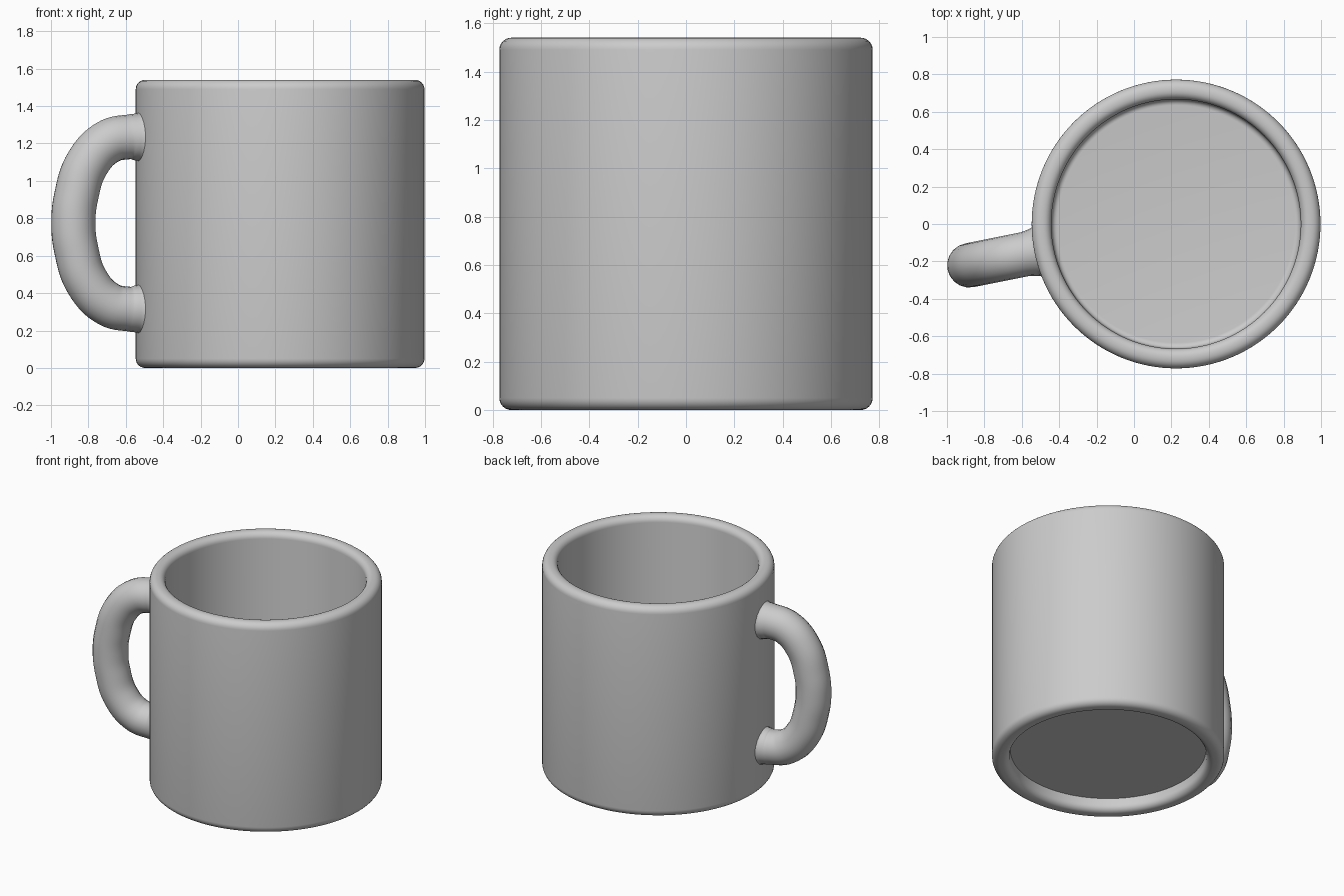
import bpy, bmesh, math

if "Cube" in bpy.data.objects:
    bpy.data.objects.remove(bpy.data.objects["Cube"])

CX = 0.225            # mug axis
R, H = 0.772, 1.54    # outer radius and height


def arc(cx, cz, r, a0, a1, n=6):
    """Points of a circular corner, angles in degrees."""
    return [(cx + r * math.cos(math.radians(a0 + (a1 - a0) * i / n)),
             cz + r * math.sin(math.radians(a0 + (a1 - a0) * i / n)))
            for i in range(n + 1)]


def lathe(name, profile, steps=128):
    bm = bmesh.new()
    verts = [bm.verts.new((r, 0, z)) for r, z in profile]
    edges = [bm.edges.new(pair) for pair in zip(verts, verts[1:])]
    bmesh.ops.spin(bm, geom=verts + edges, cent=(0, 0, 0), axis=(0, 0, 1),
                   angle=math.tau, steps=steps, use_duplicate=False)
    bmesh.ops.remove_doubles(bm, verts=bm.verts, dist=1e-4)
    bmesh.ops.recalc_face_normals(bm, faces=bm.faces)
    mesh = bpy.data.meshes.new(name)
    bm.to_mesh(mesh)
    bm.free()
    ob = bpy.data.objects.new(name, mesh)
    bpy.context.collection.objects.link(ob)
    return ob


def smooth(ob):
    bpy.ops.object.select_all(action='DESELECT')
    ob.select_set(True)
    bpy.context.view_layer.objects.active = ob
    if ob.type == 'CURVE':
        bpy.ops.object.convert(target='MESH')
    bpy.ops.object.shade_smooth_by_angle(angle=math.radians(35))


# Cup body: recessed base, rounded foot, wall, rounded rim, hollow inside
profile = [(0, 0.09), (0.65, 0.09), (0.655, 0.05)]
profile += arc(0.70, 0.045, 0.045, 180, 270)
profile += arc(R - 0.05, 0.05, 0.05, 270, 360)
profile += arc(R - 0.05, H - 0.05, 0.05, 0, 90)
profile += arc(0.712, H - 0.045, 0.045, 90, 180)
profile += arc(0.635, 0.21, 0.03, 0, -90)
profile += [(0, 0.18)]
body = lathe("cup_body", profile)
body.location.x = CX
smooth(body)

# Handle: round tube on a mirrored path, flared where it meets the wall
MID = 0.775
upper = [(0.73, 0.46, 1.25), (0.775, 0.46, 1.07), (0.825, 0.46, 1.0),
         (0.935, 0.435, 1.0), (1.05, 0.32, 1.0), (1.112, 0.14, 1.0)]
path = ([(r, MID + h, s) for r, h, s in upper] + [(1.127, MID, 1.0)]
        + [(r, MID - h, s) for r, h, s in reversed(upper)])
curve = bpy.data.curves.new("handle", 'CURVE')
curve.dimensions = '3D'
curve.bevel_depth = 0.119
curve.bevel_resolution = 8
curve.resolution_u = 8
curve.use_fill_caps = True
spline = curve.splines.new('BEZIER')
spline.bezier_points.add(len(path) - 1)
for p, (r, z, s) in zip(spline.bezier_points, path):
    p.co = (r, 0, z)
    p.radius = s
    p.handle_left_type = p.handle_right_type = 'AUTO'
handle = bpy.data.objects.new("handle", curve)
bpy.context.collection.objects.link(handle)
handle.location.x = CX
handle.rotation_euler.z = math.radians(180 + 11.3)
smooth(handle)
